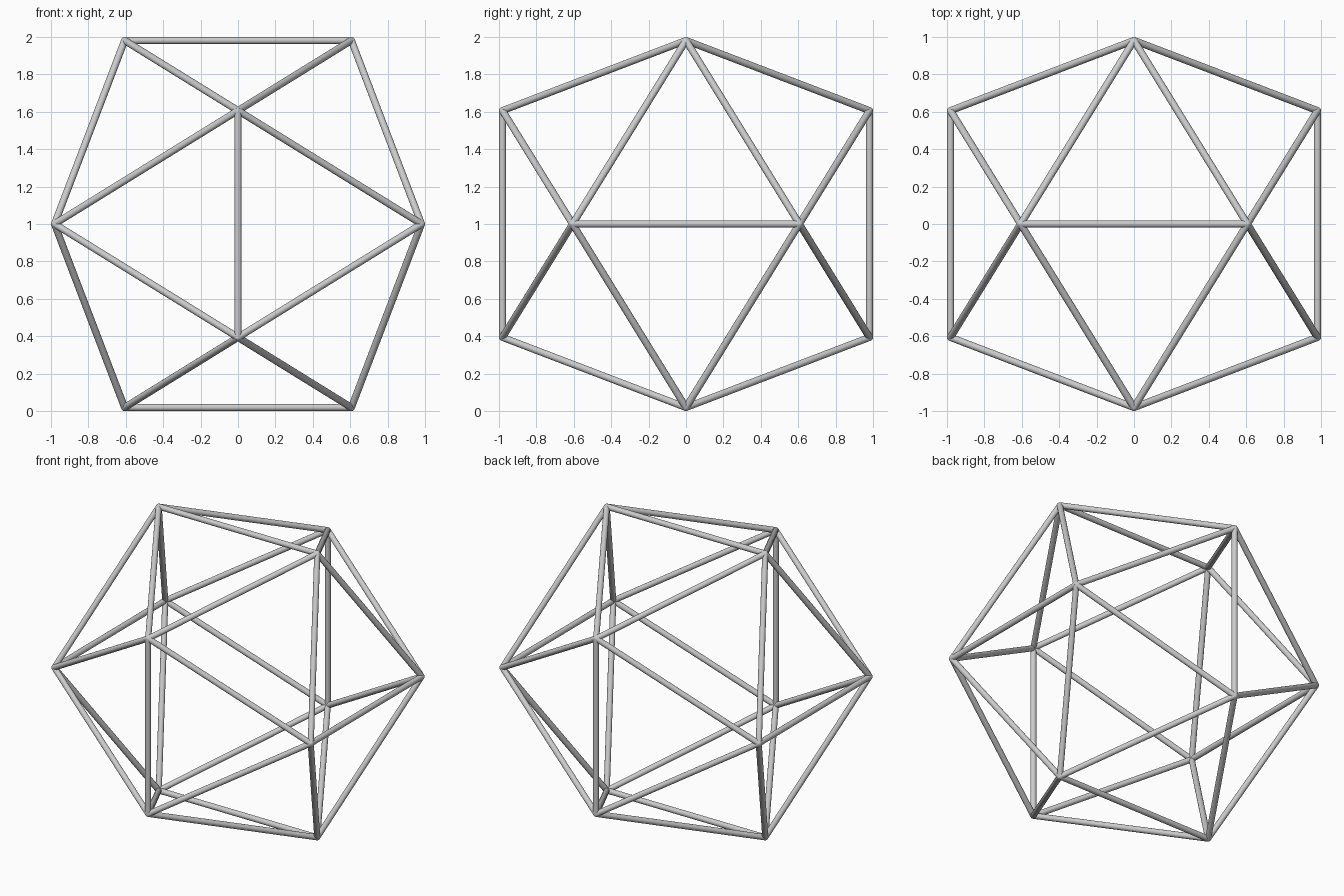
import bpy
from itertools import combinations
from mathutils import Vector

if "Cube" in bpy.data.objects:
    bpy.data.objects.remove(bpy.data.objects["Cube"])

R = 0.019                      # strut radius
A = 1.0 - R                    # long half-side of each golden rectangle
B = A / ((1 + 5 ** 0.5) / 2)   # short half-side (half an edge length)
CENTRE = Vector((0, 0, 1))


def smooth(obj):
    bpy.ops.object.shade_smooth_by_angle()
    return obj


def strut(p, q, name):
    d = q - p
    bpy.ops.mesh.primitive_cylinder_add(vertices=16, radius=R, depth=d.length,
                                        location=(p + q) / 2,
                                        rotation=d.to_track_quat('Z', 'Y').to_euler())
    bpy.context.object.name = name
    smooth(bpy.context.object)


def joint(p, name):
    bpy.ops.mesh.primitive_uv_sphere_add(segments=16, ring_count=8, radius=R, location=p)
    bpy.context.object.name = name
    smooth(bpy.context.object)


# Corners of three interlocking golden rectangles
corners = []
for s in (-1, 1):
    for t in (-1, 1):
        corners += [CENTRE + Vector(v) for v in
                    ((s * B, 0, t * A), (s * A, t * B, 0), (0, s * A, t * B))]

# Struts between neighbouring corners
pairs = [(p, q) for p, q in combinations(corners, 2) if (p - q).length < 2 * B + 0.01]
for i, (p, q) in enumerate(pairs):
    strut(p, q, f"strut_{i + 1}")

# Rounded joints
for i, p in enumerate(corners):
    joint(p, f"joint_{i + 1}")
